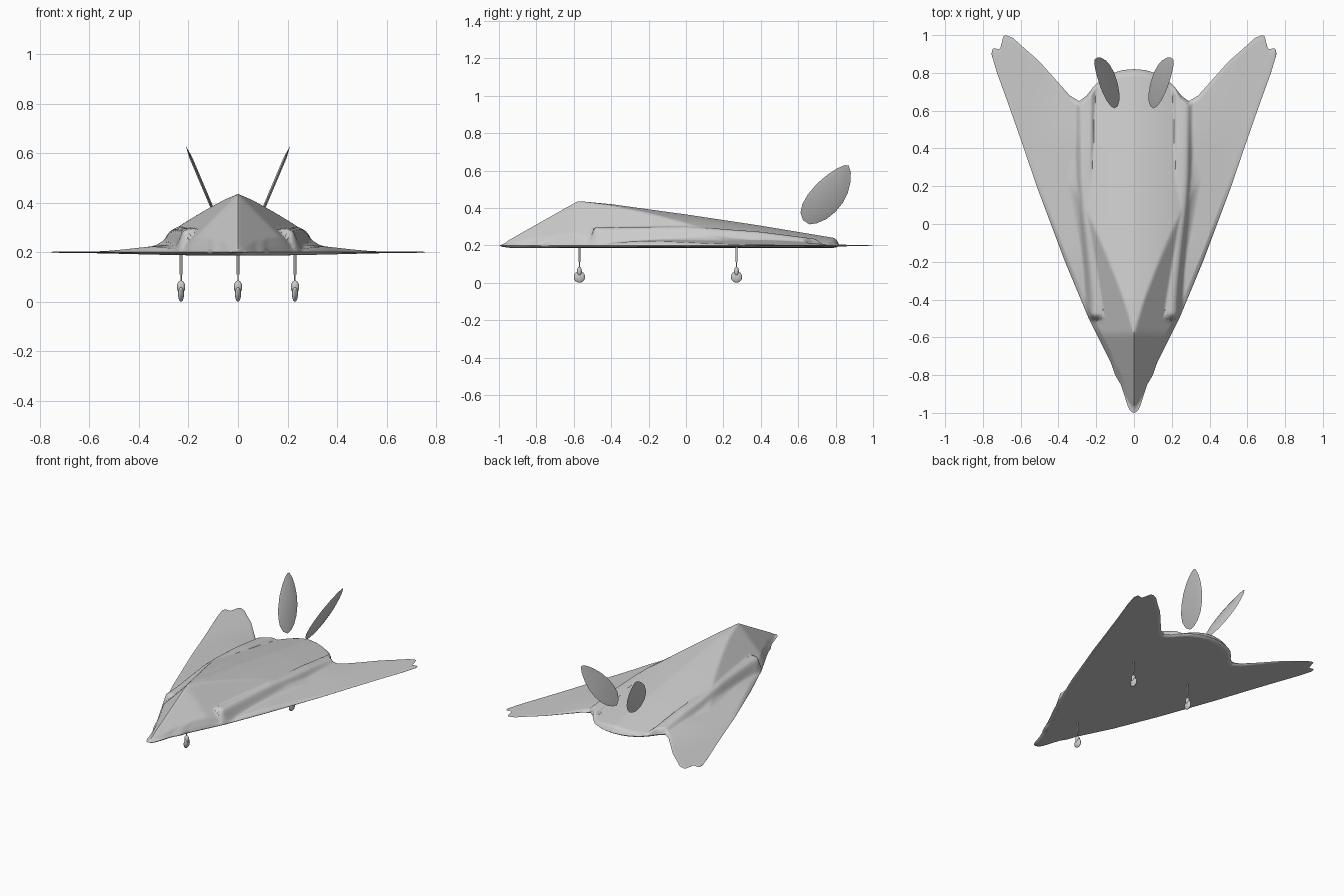
import bpy, bmesh, math
from mathutils import Vector

if "Cube" in bpy.data.objects:
    bpy.data.objects.remove(bpy.data.objects["Cube"])

grey = bpy.data.materials.new("airframe grey")
grey.use_nodes = True
grey.diffuse_color = (0.6, 0.6, 0.6, 1)
grey.node_tree.nodes["Principled BSDF"].inputs["Base Color"].default_value = (0.6, 0.6, 0.6, 1)


def lerp_table(table, t):
    for (a, u), (b, v) in zip(table, table[1:]):
        if t <= b:
            return u + (v - u) * max(0, t - a) / (b - a)
    return table[-1][1]


def smooth(a, b, t):
    t = min(1, max(0, (t - a) / (b - a)))
    return t * t * (3 - 2 * t)


def soft_min(a, b, k=0.008):
    h = max(k - abs(a - b), 0) / k
    return min(a, b) - h * h * k / 4


def finish(bm, name, angle=35):
    mesh = bpy.data.meshes.new(name)
    bmesh.ops.recalc_face_normals(bm, faces=bm.faces)
    bm.to_mesh(mesh)
    bm.free()
    obj = bpy.data.objects.new(name, mesh)
    bpy.context.collection.objects.link(obj)
    mesh.materials.append(grey)
    bpy.ops.object.select_all(action='DESELECT')
    obj.select_set(True)
    bpy.context.view_layer.objects.active = obj
    bpy.ops.object.shade_smooth_by_angle(angle=math.radians(angle))
    return obj


# Plan outline as y over x, and spine and shoulder heights over y
LEADING = [(0, -1), (.02, -.99), (.035, -.96), (.05, -.91), (.07, -.85), (.1, -.8), (.12, -.74),
           (.145, -.69), (.19, -.6), (.24, -.5), (.365, -.2), (.44, 0), (.515, .2),
           (.59, .42), (.66, .62), (.725, .8), (.755, .9)]
TRAILING = [(0, .82), (.06, .815), (.11, .8), (.17, .77), (.22, .72), (.25, .68), (.29, .65),
            (.34, .68), (.42, .77), (.5, .86), (.58, .93), (.64, .985), (.68, 1), (.695, .99),
            (.705, .93), (.72, .925), (.735, .93), (.75, .93), (.755, .9)]
SPINE = [(-1, .2), (-.58, .437), (-.4, .42), (0, .365), (.4, .305), (.82, .235)]
SHOULDER = [(-.5, .295), (0, .302), (.4, .272), (.65, .24), (.82, .225)]


def top_height(x, y):
    # Faceted spine: flat back, nose facets and shoulder facets
    back = lerp_table(SPINE, y) - 0.6 * x * x - 0.08 * x
    nose = .437 + .564 * (y + .58) - 1.0 * x
    side = .437 - 1.01 * x + .179 * (y + .58)
    z = soft_min(back, soft_min(nose, side))
    # Engine nacelle swelling out of the shoulder
    xn = .195 + .06 * smooth(-.5, .3, y)
    across = 1 - smooth(.025, .075, abs(x - xn))
    ramp = smooth(-.525, -.485, y)
    z = max(z, .2 + (lerp_table(SHOULDER, y) - .2) * across * ramp)
    # Blend outboard into the thin wing
    wing = .203 + .03 * (1 - smooth(.2, .6, x)) * smooth(-.6, -.1, y) * (1 - smooth(.4, .9, y))
    fade = math.exp(-(max(0, x - xn) / .07) ** 2)
    z = wing + max(0, z - wing) * fade
    return z


def build_airframe():
    bm = bmesh.new()
    cols, rows = 96, 130
    tip = .755
    for bottom in (False, True):
        grid = []
        for i in range(-cols, cols + 1):
            x = abs(i) / cols * tip
            a, b = lerp_table(LEADING, x), lerp_table(TRAILING, x)
            column = []
            for j in range(rows + 1):
                s = j / rows
                y = a + (b - a) * s
                near = min((y - a) * .45, b - y)
                edge = math.sqrt(min(1, max(0, near) / .025))
                z = .187 + .011 * smooth(.1, .75, x) if bottom else top_height(x, y)
                z = .2 + (z - .2) * edge
                column.append(bm.verts.new((math.copysign(x, i), y, z)))
            grid.append(column)
        for p, q in zip(grid, grid[1:]):
            for j in range(rows):
                bm.faces.new((p[j], q[j], q[j + 1], p[j + 1]))
    bmesh.ops.remove_doubles(bm, verts=bm.verts, dist=.0004)
    finish(bm, "airframe", 50)


def build_fin(side, name):
    # Leaf-shaped blade, canted outward, thinning to its rim
    outline = [(.66, .312), (.625, .335), (.612, .375), (.622, .42), (.65, .47), (.7, .53),
               (.76, .58), (.81, .612), (.85, .629), (.87, .626), (.881, .59), (.88, .54),
               (.865, .48), (.84, .43), (.8, .38), (.75, .34), (.7, .318)]
    bm = bmesh.new()
    n = Vector((1, 0, -.425)).normalized()

    def place(y, z, off):
        p = Vector((.075 + .425 * (z - .31), y, z)) + n * off
        return bm.verts.new((side * p.x, p.y, p.z))

    rim = [place(y, z, 0) for y, z in outline]
    for off in (-.006, .006):
        inner = [place(.76 + (y - .76) * .7, .47 + (z - .47) * .7, off) for y, z in outline]
        bm.faces.new(inner)
        for k in range(len(rim)):
            m = (k + 1) % len(rim)
            bm.faces.new((rim[k], rim[m], inner[m], inner[k]))
    finish(bm, name)


def build_gear(x, y, name):
    bm = bmesh.new()

    def ball(z, size):
        made = bmesh.ops.create_uvsphere(bm, u_segments=20, v_segments=12, radius=1)["verts"]
        bmesh.ops.scale(bm, vec=size, verts=made)
        bmesh.ops.translate(bm, vec=(x, y, z), verts=made)

    def rod(low, high, radius):
        made = bmesh.ops.create_cone(bm, cap_ends=True, segments=12, radius1=radius,
                                     radius2=radius, depth=high - low)["verts"]
        bmesh.ops.translate(bm, vec=(x, y, (low + high) / 2), verts=made)

    ball(.031, (.012, .03, .031))      # wheel
    ball(.06, (.017, .013, .026))      # fork
    rod(.08, .2, .003)                 # piston
    rod(.11, .19, .0055)               # sleeve
    finish(bm, name)


build_airframe()
for side, word in ((1, "left"), (-1, "right")):
    build_fin(side, word + "_tail_fin")
    build_gear(side * .23, .27, word + "_landing_gear")
build_gear(0, -.57, "nose_landing_gear")
